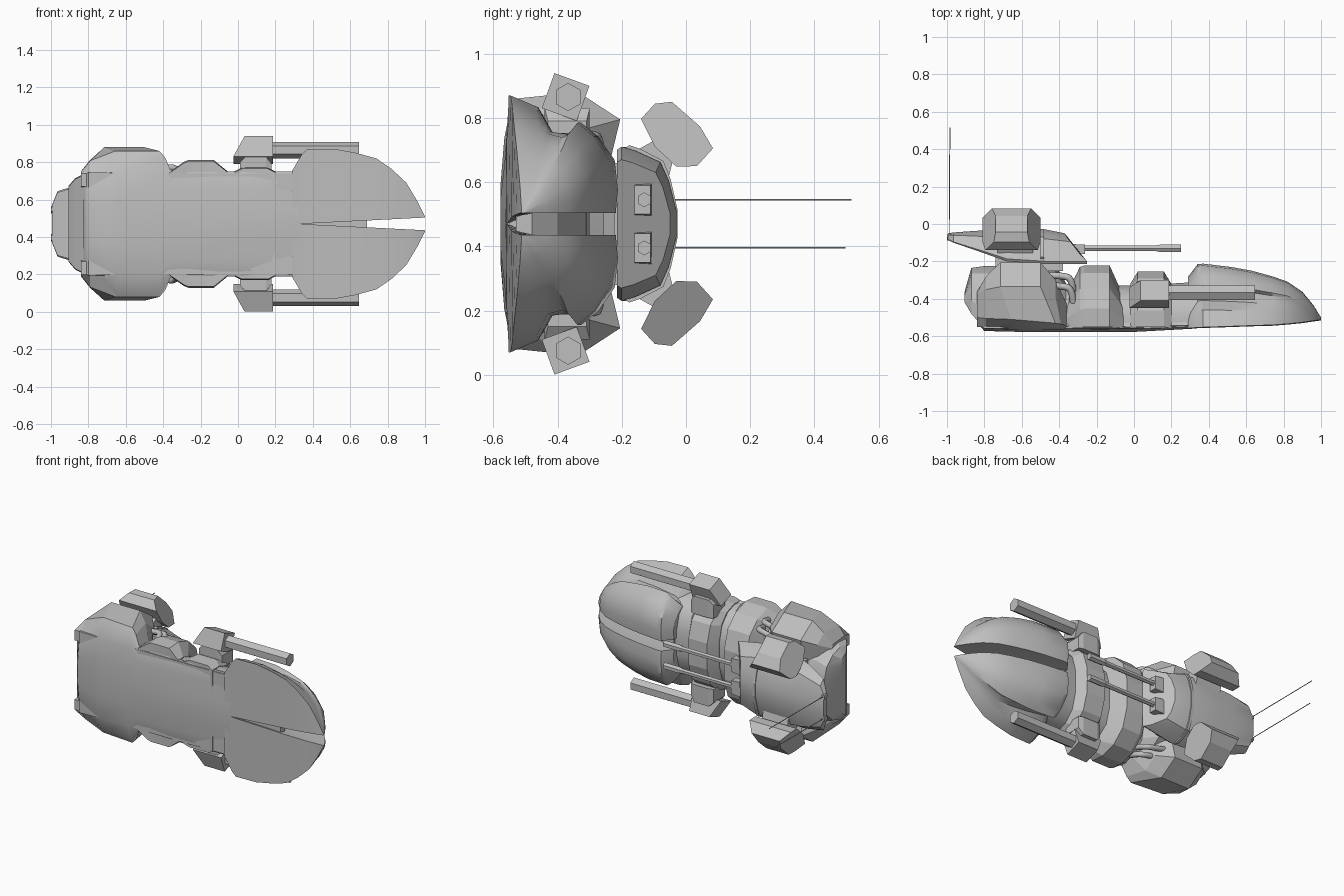
import bpy, bmesh, math

cube = bpy.data.objects.get("Cube")
if cube:
    bpy.data.objects.remove(cube)

MID = 0.47  # height of the symmetry plane; the craft lies on its side
grey = bpy.data.materials.new("hull grey")
grey.use_nodes = True
grey.diffuse_color = (0.52, 0.52, 0.52, 1)
grey.node_tree.nodes["Principled BSDF"].inputs["Base Color"].default_value = (0.52, 0.52, 0.52, 1)


def finish(name, bm, smooth):
    bmesh.ops.recalc_face_normals(bm, faces=bm.faces)
    me = bpy.data.meshes.new(name)
    bm.to_mesh(me)
    bm.free()
    me.materials.append(grey)
    ob = bpy.data.objects.new(name, me)
    bpy.context.collection.objects.link(ob)
    if smooth:
        bpy.ops.object.select_all(action='DESELECT')
        ob.select_set(True)
        bpy.context.view_layer.objects.active = ob
        bpy.ops.object.shade_smooth_by_angle(angle=math.radians(smooth))


def loft(name, rows, smooth=0, side=1):
    """Skin closed sections; each row is (x, [(sideways, up, optional x shift), ...])."""
    bm = bmesh.new()
    rings = []
    for x, pts in rows:
        rings.append([bm.verts.new((x + sum(p[2:]), p[1], MID + side * p[0])) for p in pts])
    n = len(rings[0])
    for a, b in zip(rings, rings[1:]):
        for i in range(n):
            j = (i + 1) % n
            bm.faces.new((a[i], a[j], b[j], b[i]))
    bm.faces.new(rings[0])
    bm.faces.new(rings[-1])
    finish(name, bm, smooth)


def pair(name, rows, smooth=0):
    loft("left_" + name, rows, smooth, 1)
    loft("right_" + name, rows, smooth, -1)


def whole(half):
    return half + [(-p[0],) + tuple(p[1:]) for p in reversed(half)]


def arch(w, b, t):
    h = t - b
    return whole([(w, b), (w * 1.02, b + h * .3), (w * .92, b + h * .62),
                  (w * .68, b + h * .88), (w * .3, t)])


def ring(w, h, r, n=6):
    return [(w + r * math.cos(i * math.tau / n), h + r * math.sin(i * math.tau / n))
            for i in range(n)]


def rect(w0, w1, h0, h1):
    return [(w0, h0), (w1, h0), (w1, h1), (w0, h1)]


# Rounded belly that flares under the rear pods
def belly(w, keel, edge):
    return whole([(w * .3, keel), (w * .68, keel + .012), (w * .9, keel + (edge - keel) * .6),
                  (w, edge), (w * .85, -.45)])


loft("belly", [(-.825, belly(.272, -.545, -.5)), (-.8, belly(.285, -.572, -.5)),
               (-.65, belly(.39, -.576, -.51)), (-.42, belly(.39, -.578, -.53)),
               (-.36, belly(.287, -.578, -.545)), (0, belly(.28, -.577, -.55)),
               (.33, belly(.28, -.559, -.54))], 50)

# Main hull, ribs and stern
loft("mid_hull", [(-.75, arch(.27, -.56, -.3)), (-.3, arch(.27, -.56, -.33)),
                  (0, arch(.27, -.56, -.33)), (.34, arch(.27, -.55, -.31))], 30)
loft("broad_rib", [(-.37, arch(.27, -.56, -.4)), (-.29, arch(.325, -.555, -.23)),
                   (-.265, arch(.335, -.55, -.222)), (-.13, arch(.335, -.55, -.222)),
                   (-.055, arch(.275, -.56, -.39))], 15)
loft("gun_rib", [(-.02, arch(.275, -.56, -.32)), (.02, arch(.295, -.55, -.255)),
                 (.16, arch(.295, -.55, -.255)), (.2, arch(.275, -.56, -.32))], 15)
loft("stern", [(-.905, arch(.2, -.42, -.36)), (-.87, arch(.24, -.48, -.235)),
               (-.8, arch(.275, -.56, -.225)), (-.42, arch(.27, -.56, -.22)),
               (-.35, arch(.26, -.56, -.34))], 20)

# Split bow: two lobes with a tapering groove down each flank
bow = []
for x, w, b, t, groove in [(.29, .285, -.558, -.28, .02), (.34, .37, -.553, -.215, .065),
                           (.37, .40, -.552, -.212, .075), (.52, .40, -.547, -.23, .055),
                           (.63, .38, -.543, -.25, .035), (.74, .35, -.54, -.28, .015),
                           (.82, .295, -.534, -.308, 0), (.9, .22, -.526, -.362, 0),
                           (.96, .12, -.517, -.435, 0), (1, .04, -.512, -.5, 0)]:
    h = t - b
    slot = max(.001, .034 * (x - .33) / .67)
    s = w - .034
    bow.append((x, [(slot, b - .004), (w, b), (.034 + s * .9, b + h * .27),
                    (.034 + s * .83 - groove, b + h * .42),
                    (.034 + s * .77 - groove * .6, b + h * .6),
                    (.034 + s * .77, b + h * .66), (.034 + s * .65, b + h * .82),
                    (.034 + s * .45, b + h * .97), (.034 + s * .2, t),
                    (.034, t - h * .02), (.034, b + h * .25)]))
pair("bow_lobe", bow, 30)
loft("bow_channel_floor", [(.3, rect(-.036, .036, -.53, -.3)),
                           (.62, rect(-.036, .036, -.53, -.4)),
                           (.69, rect(-.036, .036, -.53, -.48))])


# Rear side pods: ridge along the flank, flaring to the belly edge, sloping in at the top
def pod(k, low, high, shift=0):
    return [(.2, -.55), (.27, -.55), (.275 + .115 * k, low, shift), (.26 + .15 * k, high),
            (.24 + .085 * k, high + .13 * k), (.18, high + .095 * k)]


pair("rear_pod", [(-.84, pod(.05, -.5, -.37)), (-.79, pod(.55, -.505, -.35)),
                  (-.715, pod(1, -.51, -.335, .06)), (-.5, pod(1, -.53, -.335, .08)),
                  (-.42, pod(.7, -.535, -.39, .03)), (-.36, pod(.1, -.545, -.44))])


# Bent pipes between the rear pods and the broad rib
def tube(name, pts, r):
    cu = bpy.data.curves.new(name, 'CURVE')
    cu.dimensions = '3D'
    cu.bevel_depth = r
    cu.bevel_resolution = 2
    cu.use_fill_caps = True
    cu.resolution_u = 6
    sp = cu.splines.new('NURBS')
    sp.points.add(len(pts) - 1)
    for p, (x, h, w) in zip(sp.points, pts):
        p.co = (x, h, MID + w, 1)
    sp.use_endpoint_u = True
    sp.order_u = 3
    cu.materials.append(grey)
    ob = bpy.data.objects.new(name, cu)
    bpy.context.collection.objects.link(ob)


for side, label in ((1, "left"), (-1, "right")):
    for i in range(2):
        h, w = -.275 - .055 * i, (.25 + .03 * i) * side
        tube(f"{label}_pipe_{i}", [(-.47, h, w), (-.38, h, w + .02 * side),
                                   (-.33, h - .02, w + .02 * side), (-.325, h - .09, w)], .018)

# Flank guns: tilted housing, hexagonal barrel and mount
tilt = math.radians(20)


def housing(size, lean):
    c, s = math.cos(tilt) * size, math.sin(tilt) * size
    return [(.395 + a * c - b * s, -.375 + a * s + b * c, lean if a > 0 else 0)
            for a, b in rect(-1, 1, -1, 1)]


pair("gun_housing", [(-.025, housing(.058, .06)), (.187, housing(.058, 0))])
pair("gun_barrel", [(.15, ring(.395, -.367, .044)), (.648, ring(.395, -.367, .044))])
pair("gun_mount", [(.01, rect(.24, .33, -.43, -.31)), (.04, rect(.24, .36, -.44, -.3)),
                   (.15, rect(.24, .36, -.44, -.3)), (.18, rect(.24, .32, -.43, -.31))])


# Turret, widest at its foot
def turret(w, b, t, slant=0):
    h = t - b
    return whole([(w * .96, b), (w, b + h * .08), (w * .95, b + h * .3, -slant * .3),
                  (w * .8, b + h * .73, -slant * .75), (w * .56, t - h * .13, -slant * .9),
                  (w * .17, t, -slant)])


loft("turret", [(-.995, turret(.1, -.085, -.05)), (-.965, turret(.175, -.1, -.045)),
                (-.82, turret(.22, -.15, -.035)), (-.68, turret(.24, -.2, -.03)),
                (-.46, turret(.24, -.215, -.03, .01)),
                (-.25, turret(.2, -.215, -.05, .12))], 15)
loft("turret_ring", [(-.74, rect(-.19, .19, -.25, -.18)), (-.38, rect(-.19, .19, -.25, -.2))])
loft("turret_band", [(-.5, turret(.245, -.19, -.026)), (-.48, turret(.245, -.19, -.026))])

# Twin turret guns with ports
pair("gun_port", [(-.4, rect(.02, .13, -.165, -.105)), (-.262, rect(.03, .12, -.16, -.11))])
pair("turret_gun", [(-.35, ring(.075, -.13, .017)), (.115, ring(.075, -.13, .017)),
                    (.14, ring(.075, -.13, .023)), (.25, ring(.075, -.13, .023))])

# Ear pods beside the turret, chamfered on their outer and upper sides
ear = [(.327, -.14, .015), (.374, -.097, .06), (.38, -.044, .07), (.303, .044, .07),
       (.235, .084, .05), (.18, .034, 0), (.178, -.03, 0), (.24, -.097, 0)]
strut = [(.12, -.18), (.22, -.17), (.27, -.08), (.2, -.04), (.12, -.06)]
pair("ear_pod", [(-.81, ear), (-.5, [(w, h, -cut) for w, h, cut in ear])])
pair("ear_strut", [(-.73, strut), (-.54, strut)])

# Whip aerials with sockets at the stern
for side, label, tip in ((1, "left", .515), (-1, "right", .497)):
    w = .075 * side
    tube(f"{label}_aerial", [(-.988, -.07, w), (-.987, .2, w), (-.984, tip, w)], .0025)
    loft(f"{label}_aerial_socket", [(-1, ring(w, -.07, .02)), (-.965, ring(w, -.07, .02))])
